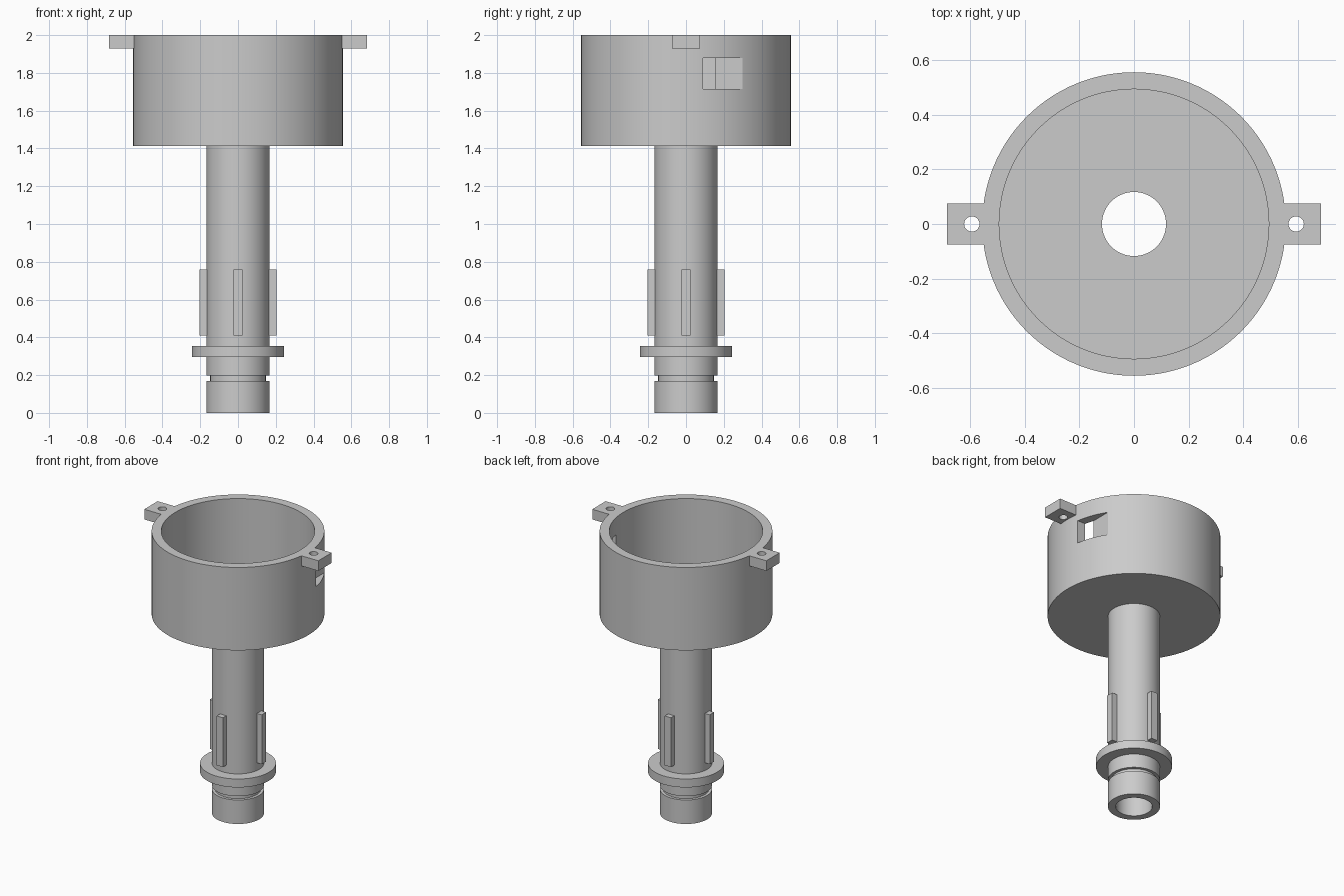
import bpy, bmesh, math
from mathutils import Matrix

if "Cube" in bpy.data.objects:
    bpy.data.objects.remove(bpy.data.objects["Cube"])


def finish(name, bm, smooth=False):
    bmesh.ops.recalc_face_normals(bm, faces=bm.faces)
    mesh = bpy.data.meshes.new(name)
    bm.to_mesh(mesh)
    bm.free()
    ob = bpy.data.objects.new(name, mesh)
    bpy.context.collection.objects.link(ob)
    if smooth:
        shade(ob)
    return ob


def shade(ob):
    bpy.ops.object.select_all(action='DESELECT')
    ob.select_set(True)
    bpy.context.view_layer.objects.active = ob
    bpy.ops.object.shade_smooth_by_angle(angle=math.radians(30))


def lathe(name, profile, steps=128):
    """Revolve a closed (radius, z) profile around the z axis."""
    bm = bmesh.new()
    rings = []
    for i in range(steps):
        a = 2 * math.pi * i / steps
        rings.append([bm.verts.new((r * math.cos(a), r * math.sin(a), z)) for r, z in profile])
    n = len(profile)
    for i in range(steps):
        p, q = rings[i], rings[(i + 1) % steps]
        for j in range(n):
            k = (j + 1) % n
            bm.faces.new((p[j], q[j], q[k], p[k]))
    return finish(name, bm, True)


def box(name, lo, hi, turn=0.0):
    """Box between two corners, turned about the z axis."""
    bm = bmesh.new()
    bmesh.ops.create_cube(bm, size=1)
    for v in bm.verts:
        v.co = [l + (c + 0.5) * (h - l) for l, h, c in zip(lo, hi, v.co)]
    bm.transform(Matrix.Rotation(turn, 4, 'Z'))
    return finish(name, bm)


def cut(ob, cutter):
    cutter.hide_render = True
    mod = ob.modifiers.new("cut", 'BOOLEAN')
    mod.operation = 'DIFFERENCE'
    mod.solver = 'EXACT'
    mod.object = cutter
    bpy.ops.object.select_all(action='DESELECT')
    bpy.context.view_layer.objects.active = ob
    ob.select_set(True)
    bpy.ops.object.modifier_apply(modifier=mod.name)
    bpy.data.objects.remove(cutter)
    shade(ob)


# Cup, hollow stem, collar and ring groove as one turned body
body = lathe("cup_and_stem", [
    (0.117, 0), (0.167, 0), (0.167, 0.17), (0.147, 0.17), (0.147, 0.197),
    (0.167, 0.197), (0.167, 0.295), (0.244, 0.295), (0.244, 0.355),
    (0.167, 0.355), (0.167, 1.412), (0.555, 1.412), (0.555, 2),
    (0.493, 2), (0.493, 1.472), (0.117, 1.472)])

# Flat-backed window milled into the cup wall
cut(body, box("window_cutter", (0.468, 0.09, 1.715), (0.7, 0.4, 1.88)))

# Four ribs around the stem
for i in range(4):
    box(f"stem_rib_{i + 1}", (0.155, -0.025, 0.41), (0.204, 0.025, 0.76), i * math.pi / 2)

# Two mounting ears with screw holes
for side, turn in (("right", 0), ("left", math.pi)):
    ear = box(f"ear_{side}", (0.54, -0.075, 1.928), (0.683, 0.075, 2), turn)
    bm = bmesh.new()
    bmesh.ops.create_cone(bm, cap_ends=True, segments=32, radius1=0.028, radius2=0.028, depth=0.4,
                          matrix=Matrix.Translation((0.593 * math.cos(turn), 0, 1.96)))
    cut(ear, finish("hole_cutter", bm))
